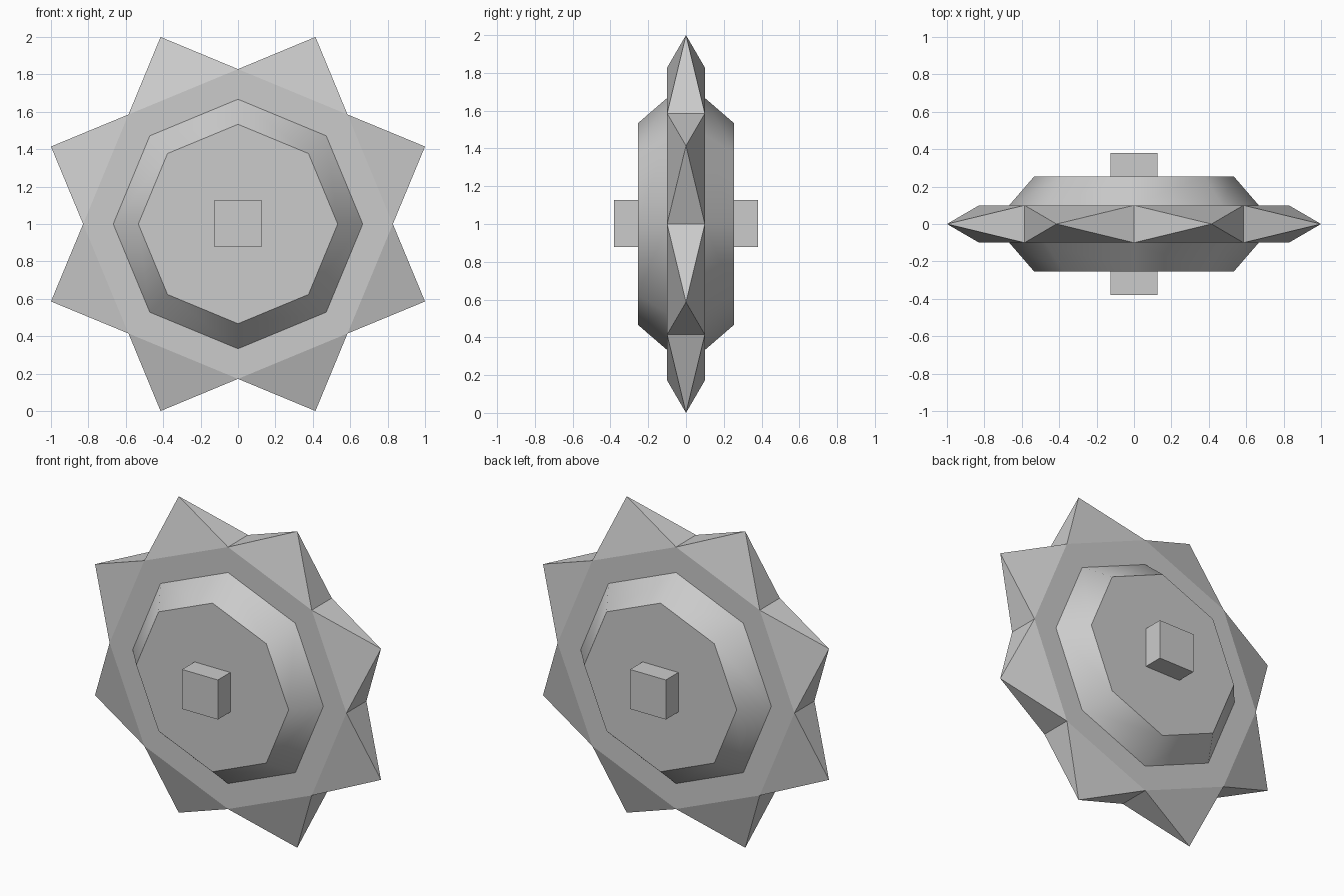
import bpy, bmesh
from math import pi, sin, cos

if "Cube" in bpy.data.objects:
    bpy.data.objects.remove(bpy.data.objects["Cube"])

CZ = 1.0  # height of the wheel centre
N = 8


def ring(bm, radius, y, offset=0.0):
    return [bm.verts.new((radius * sin(2 * pi * (i + offset) / N), y,
                          CZ + radius * cos(2 * pi * (i + offset) / N)))
            for i in range(N)]


def finish(bm, name):
    bmesh.ops.recalc_face_normals(bm, faces=bm.faces)
    mesh = bpy.data.meshes.new(name)
    bm.to_mesh(mesh)
    bm.free()
    obj = bpy.data.objects.new(name, mesh)
    bpy.context.collection.objects.link(obj)
    return obj


# Star plate: octagonal slab with a pyramid spike on each edge
bm = bmesh.new()
front = ring(bm, 0.828, -0.1)
back = ring(bm, 0.828, 0.1)
tips = ring(bm, 1.0824, 0.0, 0.5)
bm.faces.new(front)
bm.faces.new(back)
for i in range(N):
    j = (i + 1) % N
    base = [front[i], front[j], back[j], back[i]]
    for k in range(4):
        bm.faces.new((base[k], base[(k + 1) % 4], tips[i]))
finish(bm, "star_plate")

# Tapered octagonal hubs, smooth around the slope with flat caps
for side, name in ((-1, "front_hub"), (1, "back_hub")):
    bm = bmesh.new()
    outer = ring(bm, 0.667, side * 0.1)
    inner = ring(bm, 0.533, side * 0.255)
    bm.faces.new(outer)
    bm.faces.new(inner)
    for i in range(N):
        j = (i + 1) % N
        bm.faces.new((outer[i], outer[j], inner[j], inner[i])).smooth = True
    finish(bm, name)

# Square axle through the centre
bpy.ops.mesh.primitive_cube_add(size=1, location=(0, 0, CZ + 0.003))
axle = bpy.context.object
axle.name = "axle"
axle.scale = (0.25, 0.76, 0.25)
